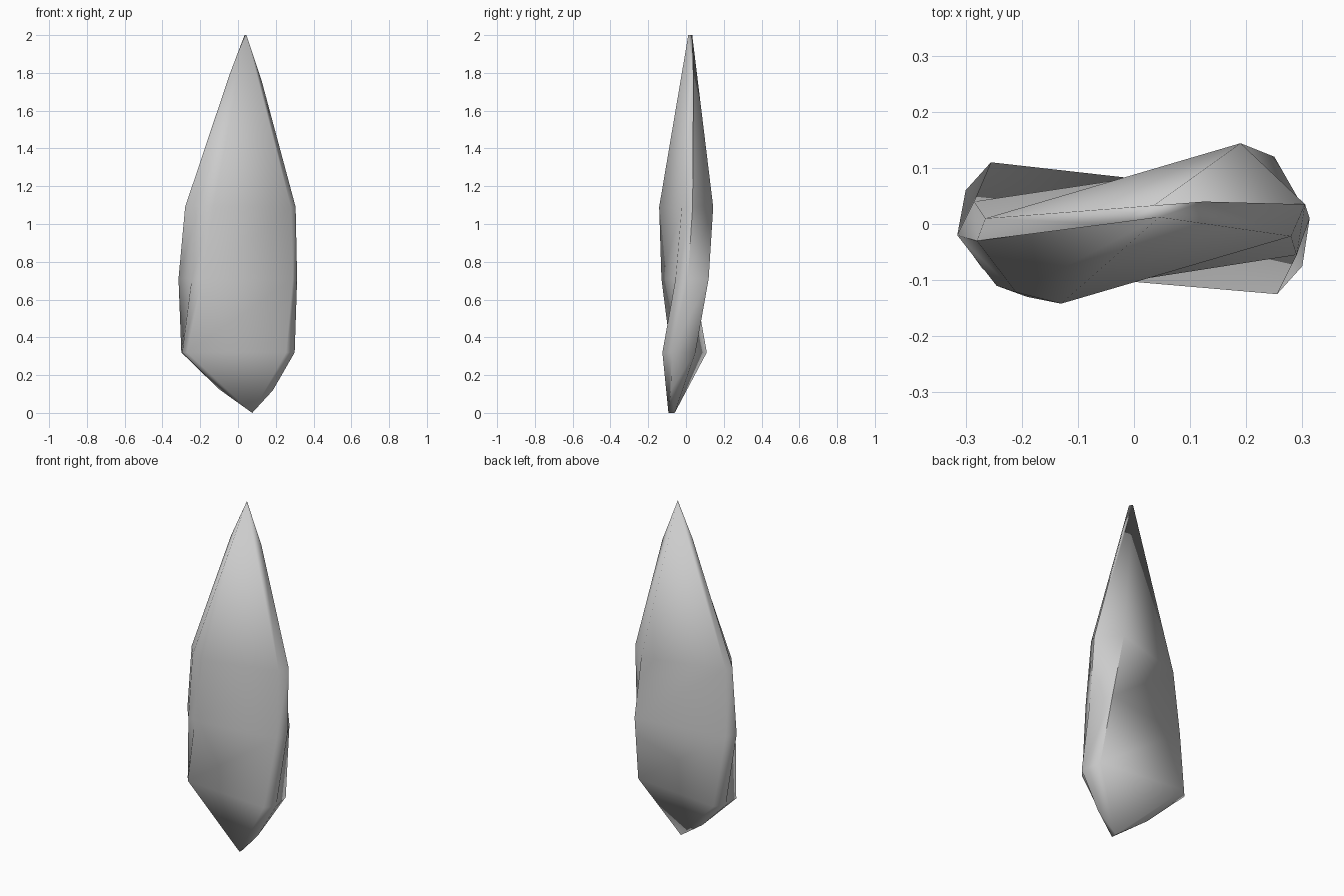
import bpy, bmesh, math

if "Cube" in bpy.data.objects:
    bpy.data.objects.remove(bpy.data.objects["Cube"])

# Twisting cross-sections, each running:
# back-left, left edge, two front-left, front-right, right edge, back-right
SECTIONS = [
    (0.32, [(-.255, .11), (-.30, .06), (-.295, -.045), (-.27, -.08),
            (.255, -.125), (.30, -.075), (.275, .05)]),
    (0.71, [(-.285, .04), (-.315, -.02), (-.245, -.11), (-.19, -.13),
            (.29, -.055), (.313, .01), (.25, .12)]),
    (1.09, [(-.265, .01), (-.28, -.03), (-.21, -.122), (-.13, -.142),
            (.28, -.022), (.305, .035), (.19, .144)]),
]


def tip_ring(left, right, front, back):
    """Outer corners of a wedge tip, repeated to match a full section."""
    return [back, left, front, front, front, right, back]


bottom = tip_ring((-.10, -.01, .125), (.185, -.08, .12),
                  (.075, -.093, 0), (.075, -.06, 0))
top = tip_ring((-.045, .0, 1.79), (.125, .04, 1.76),
               (.045, .012, 2), (.035, .033, 2))
rings = [bottom] + [[(x, y, z) for x, y in pts] for z, pts in SECTIONS] + [top]

# Blade skin
bm = bmesh.new()
rows = [[bm.verts.new(p) for p in ring] for ring in rings]
n = len(bottom)
for low, high in zip(rows, rows[1:]):
    for i in range(n):
        j = (i + 1) % n
        bm.faces.new((low[i], low[j], high[j], high[i]))

# Close the narrow faces at both tips
for row in (rows[0], rows[-1]):
    bm.faces.new((row[0], row[1], row[2]))
    bm.faces.new((row[4], row[5], row[6]))
bmesh.ops.remove_doubles(bm, verts=bm.verts[:], dist=0.001)
bmesh.ops.recalc_face_normals(bm, faces=bm.faces[:])

mesh = bpy.data.meshes.new("twisted_blade")
bm.to_mesh(mesh)
bm.free()
blade = bpy.data.objects.new("twisted_blade", mesh)
bpy.context.collection.objects.link(blade)

# Smooth shading with sharp ridges
bpy.context.view_layer.objects.active = blade
blade.select_set(True)
bpy.ops.object.shade_smooth_by_angle(angle=math.radians(60))
